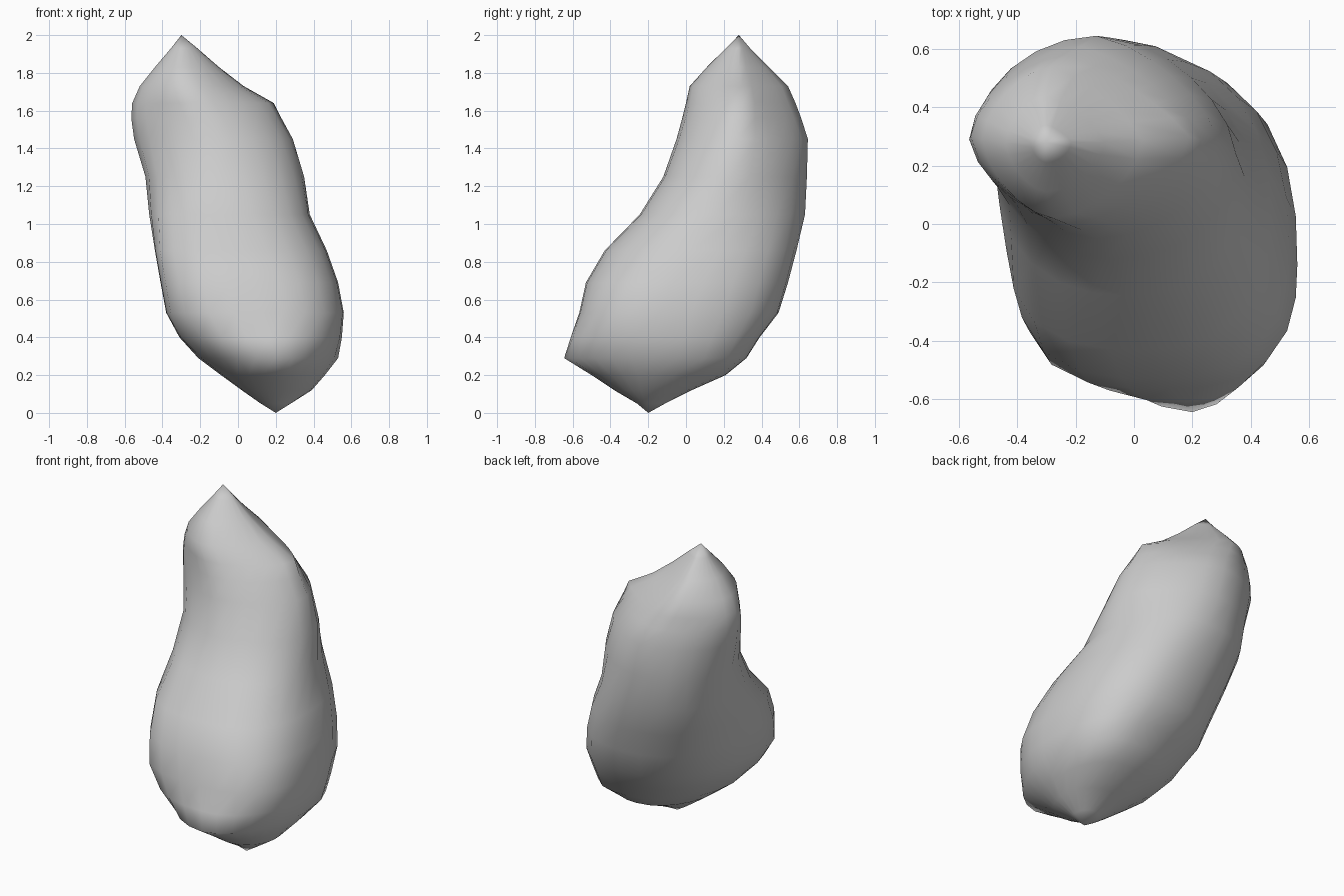
import bpy, bmesh, math

# Horizontal outline: z, left x, right x, front y, back y, ridge x, side y
OUTLINE = [
    (0.05, 0.12, 0.28, -0.26, -0.11, 0.20, -0.20),
    (0.12, 0.02, 0.39, -0.38, 0.03, 0.20, -0.19),
    (0.20, -0.09, 0.46, -0.50, 0.21, 0.20, -0.17),
    (0.29, -0.21, 0.53, -0.645, 0.32, 0.20, -0.17),
    (0.40, -0.31, 0.55, -0.61, 0.39, 0.17, -0.16),
    (0.53, -0.38, 0.56, -0.565, 0.49, 0.12, -0.14),
    (0.69, -0.41, 0.53, -0.53, 0.54, 0.09, -0.07),
    (0.86, -0.44, 0.47, -0.43, 0.585, 0.04, 0.03),
    (1.05, -0.47, 0.38, -0.245, 0.63, -0.03, 0.16),
    (1.25, -0.49, 0.35, -0.12, 0.64, -0.09, 0.24),
    (1.45, -0.55, 0.29, -0.05, 0.645, -0.13, 0.28),
    (1.56, -0.565, 0.23, -0.02, 0.61, -0.18, 0.29),
    (1.64, -0.56, 0.19, 0.00, 0.58, -0.23, 0.30),
    (1.73, -0.52, 0.03, 0.02, 0.54, -0.28, 0.29),
    (1.83, -0.44, -0.10, 0.11, 0.44, -0.30, 0.28),
    (1.93, -0.355, -0.215, 0.21, 0.34, -0.30, 0.28),
]
# Corner roundness keyed by height: z, back right, back left, front left, front right
ROUNDNESS = [
    (0.0, 2.0, 1.9, 2.0, 2.0),
    (0.29, 3.0, 2.0, 1.9, 1.7),
    (0.53, 2.6, 2.2, 3.2, 2.6),
    (0.86, 2.2, 2.5, 3.0, 2.4),
    (1.10, 1.75, 2.5, 2.0, 2.3),
    (1.45, 1.45, 1.9, 1.6, 1.9),
    (1.64, 1.2, 1.6, 1.5, 1.6),
    (2.0, 1.3, 1.7, 1.7, 1.8),
]
SIDES = 24


def roundness(z):
    for lo, hi in zip(ROUNDNESS, ROUNDNESS[1:]):
        if z <= hi[0]:
            t = (z - lo[0]) / (hi[0] - lo[0])
            return [a + t * (b - a) for a, b in zip(lo[1:], hi[1:])]


def section_points(z, xl, xr, yf, yb, xc, yc):
    """Rounded section made of four unequal superellipse quarters."""
    corners = roundness(z)
    for i in range(SIDES):
        a = 2 * math.pi * i / SIDES
        c, s = math.cos(a), math.sin(a)
        n = corners[4 * i // SIDES]
        r = (abs(c) ** n + abs(s) ** n) ** (-1 / n)
        yield (xc + r * c * (xr - xc if c > 0 else xc - xl),
               yc + r * s * (yb - yc if s > 0 else yc - yf), z)


# Lumpy leaning body, skinned between the sections and closed by two tips
bm = bmesh.new()
rings = [[bm.verts.new(p) for p in section_points(*s)] for s in OUTLINE]
bottom = bm.verts.new((0.20, -0.20, 0))
top = bm.verts.new((-0.30, 0.28, 2.0))
for i in range(SIDES):
    j = (i + 1) % SIDES
    for lo, hi in zip(rings, rings[1:]):
        bm.faces.new((lo[i], lo[j], hi[j], hi[i]))
    bm.faces.new((bottom, rings[0][j], rings[0][i]))
    bm.faces.new((top, rings[-1][i], rings[-1][j]))
bmesh.ops.recalc_face_normals(bm, faces=bm.faces)
for f in bm.faces:
    f.smooth = True
mesh = bpy.data.meshes.new("lumpy_body")
bm.to_mesh(mesh)
bm.free()
body = bpy.data.objects.new("lumpy_body", mesh)
bpy.context.collection.objects.link(body)
